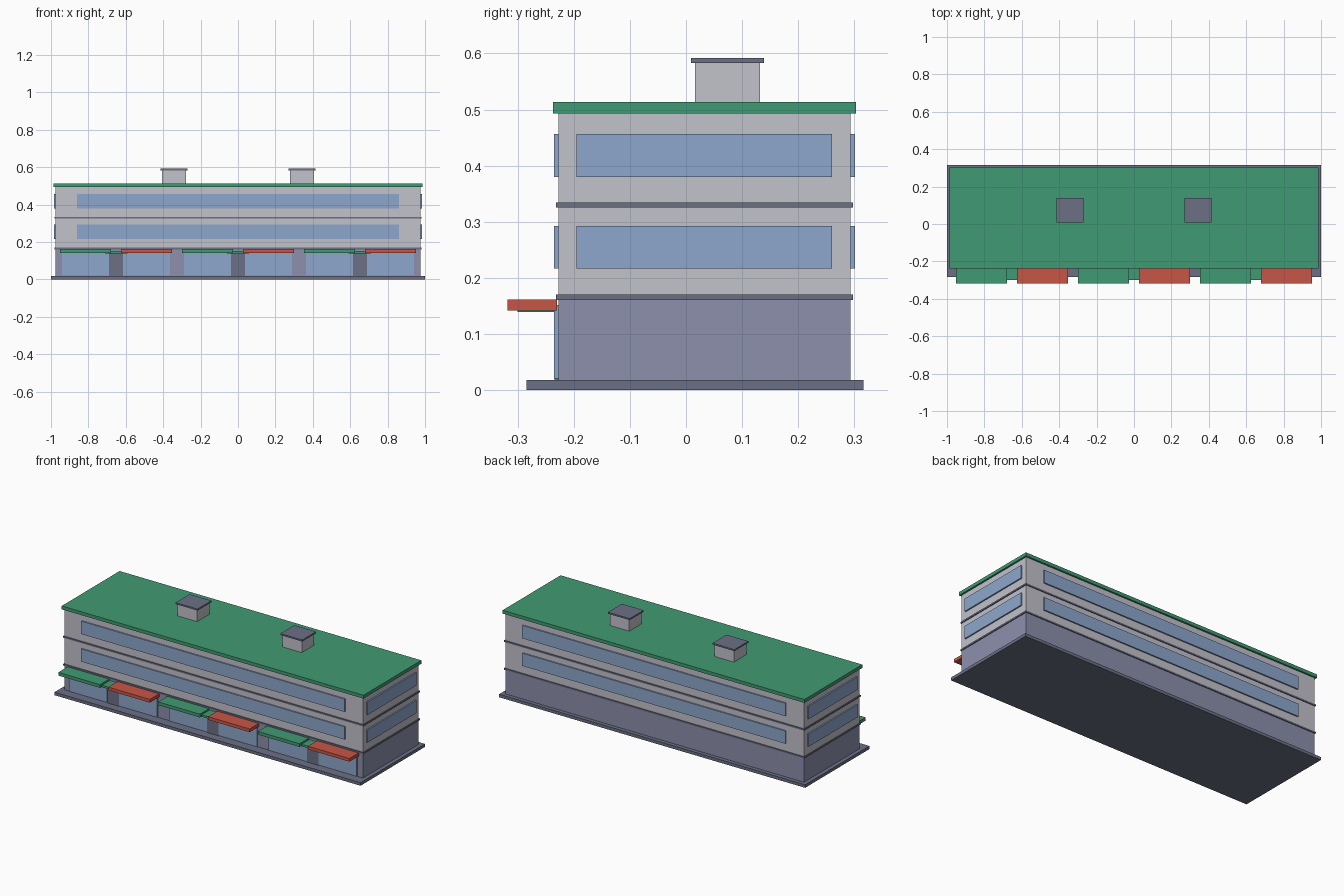
import bpy
import bmesh
from mathutils import Vector

default = bpy.data.objects.get("Cube")
if default:
    bpy.data.objects.remove(default, do_unlink=True)


def make_material(name, rgb):
    # Display colour (0-255) converted to linear
    col = [((c / 255 + 0.055) / 1.055) ** 2.4 for c in rgb] + [1]
    mat = bpy.data.materials.new(name)
    mat.use_nodes = True
    mat.diffuse_color = col
    mat.node_tree.nodes["Principled BSDF"].inputs["Base Color"].default_value = col
    return mat


wall = make_material("pale grey wall", (194, 194, 203))
plinth = make_material("lavender ground wall", (140, 144, 172))
slate = make_material("slate trim", (107, 112, 132))
glass = make_material("blue glass", (141, 167, 204))
green = make_material("green", (64, 154, 115))
red = make_material("red", (201, 86, 71))


def box(name, mat, x, y, z):
    """Box from (low, high) ranges on each axis."""
    bm = bmesh.new()
    bmesh.ops.create_cube(bm, size=1)
    lo, hi = (Vector(corner) for corner in zip(x, y, z))
    for v in bm.verts:
        v.co = [lo[i] + (v.co[i] + 0.5) * (hi[i] - lo[i]) for i in range(3)]
    mesh = bpy.data.meshes.new(name)
    bm.to_mesh(mesh)
    bm.free()
    mesh.materials.append(mat)
    obj = bpy.data.objects.new(name, mesh)
    bpy.context.collection.objects.link(obj)
    return obj


def span(centre, width):
    return (centre - width / 2, centre + width / 2)


HALF, FRONT, BACK = 0.976, -0.227, 0.293


def storey(name, mat, z, grow=0.0):
    """Box following the building outline, widened by grow."""
    return box(name, mat, (-HALF - grow, HALF + grow), (FRONT - grow, BACK + grow), z)


# Pavement, storeys, bands and roof
box("base_slab", slate, (-1, 1), (-0.284, 0.316), (0, 0.018))
storey("ground_floor", plinth, (0.018, 0.162))
storey("upper_floors", wall, (0.162, 0.493))
storey("lower_band", slate, (0.161, 0.17), 0.005)
storey("middle_band", slate, (0.325, 0.334), 0.005)
storey("roof", green, (0.493, 0.513), 0.01)

# Ribbon windows on all four sides of both upper floors
for floor, z in (("first", (0.217, 0.292)), ("second", (0.38, 0.456))):
    for side, y in (("front", (FRONT - 0.008, FRONT)), ("back", (BACK, BACK + 0.008))):
        box(f"{floor}_floor_{side}_window", glass, (-0.86, 0.86), y, z)
    for side, x in (("left", (HALF, HALF + 0.008)), ("right", (-HALF - 0.008, -HALF))):
        box(f"{floor}_floor_{side}_window", glass, x, (-0.195, 0.26), z)

# Shop windows under alternating awnings
for i in range(6):
    cx = (i - 2.5) * 0.326
    box(f"shop_window_{i + 1}", glass, span(cx, 0.25), (FRONT - 0.008, FRONT), (0.021, 0.152))
    box(f"awning_{i + 1}", red if i % 2 else green, span(cx, 0.272),
        (-0.318, -0.23), (0.142, 0.161))

# Doors with small canopies
for i in range(3):
    cx = (i - 1) * 0.652
    box(f"door_{i + 1}", slate, span(cx, 0.076), (FRONT - 0.007, FRONT), (0.018, 0.14))
    box(f"door_canopy_{i + 1}", green, span(cx, 0.12), (-0.3, FRONT), (0.139, 0.151))

# Roof vents
for side, cx in (("right", -0.342), ("left", 0.342)):
    box(f"{side}_vent", wall, span(cx, 0.127), (0.016, 0.132), (0.513, 0.583))
    box(f"{side}_vent_cap", slate, span(cx, 0.143), (0.009, 0.139), (0.583, 0.592))
